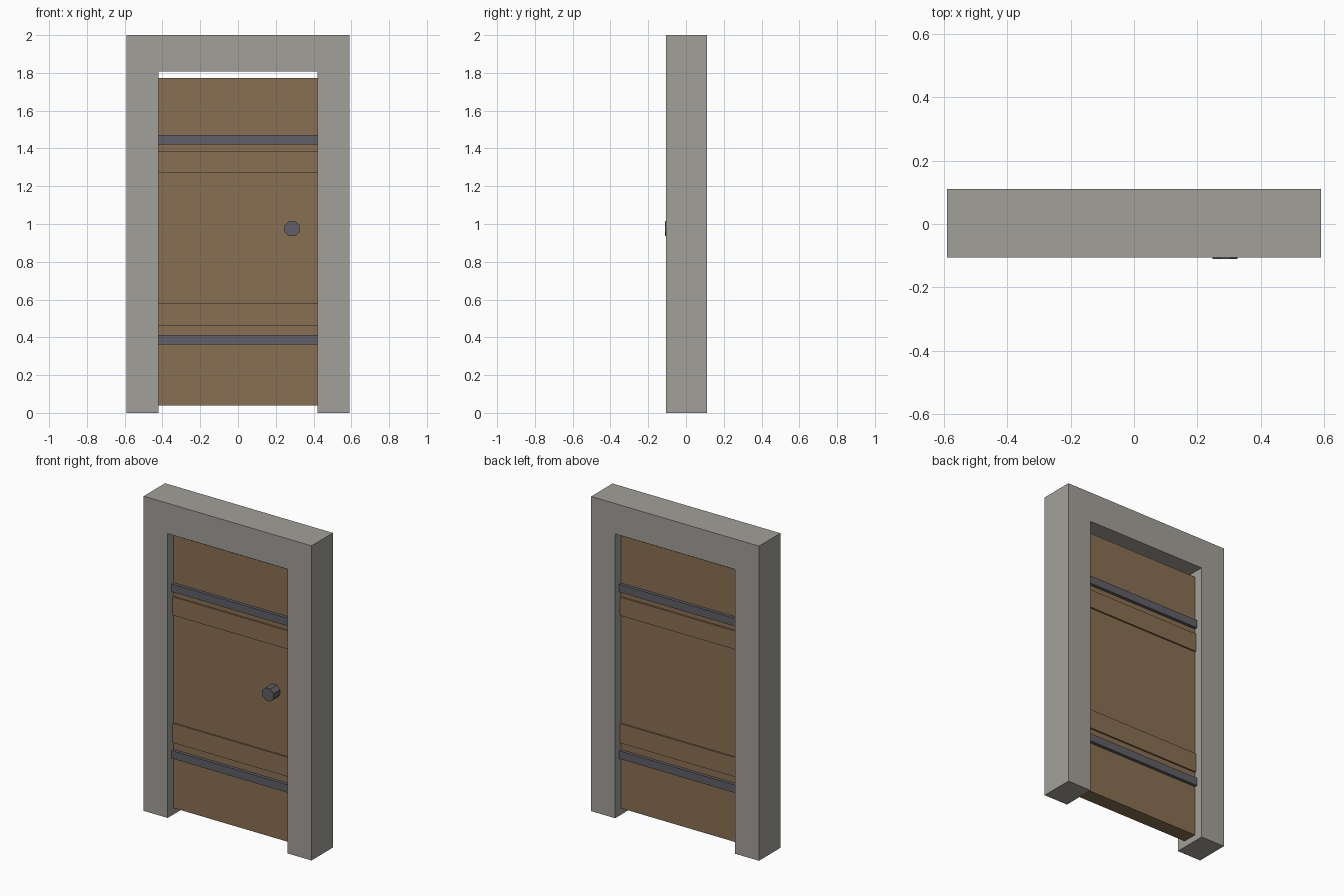
import bpy
import math

cube = bpy.data.objects.get("Cube")
if cube:
    bpy.data.objects.remove(cube, do_unlink=True)


def make_material(name, rgb):
    mat = bpy.data.materials.new(name)
    mat.use_nodes = True
    color = (*rgb, 1)
    mat.diffuse_color = color
    mat.node_tree.nodes["Principled BSDF"].inputs["Base Color"].default_value = color
    return mat


stone = make_material("grey stone", (0.36, 0.35, 0.32))
wood = make_material("brown wood", (0.25, 0.16, 0.085))
iron = make_material("dark iron", (0.115, 0.115, 0.135))


def finish(name, verts, faces, mat):
    mesh = bpy.data.meshes.new(name)
    mesh.from_pydata(verts, [], faces)
    mesh.materials.append(mat)
    obj = bpy.data.objects.new(name, mesh)
    bpy.context.collection.objects.link(obj)
    return obj


def extrude_profile(name, profile, y0, y1, mat):
    """Extrude a counter-clockwise front outline (x, z) from y0 to y1."""
    n = len(profile)
    verts = [(x, y, z) for y in (y0, y1) for x, z in profile]
    faces = [tuple(range(n)), tuple(reversed(range(n, 2 * n)))]
    faces += [(i, i + n, (i + 1) % n + n, (i + 1) % n) for i in range(n)]
    return finish(name, verts, faces, mat)


def slab(name, half_width, z0, z1, half_depth, mat):
    w = half_width
    outline = [(-w, z0), (w, z0), (w, z1), (-w, z1)]
    return extrude_profile(name, outline, MID_Y - half_depth, MID_Y + half_depth, mat)


FRONT, BACK = -0.105, 0.11
MID_Y = (FRONT + BACK) / 2
OUTER, INNER = 0.59, 0.421

# Stone surround: one arch-shaped outline
half = [(INNER, 1.807), (INNER, 0), (OUTER, 0), (OUTER, 2)]
outline = half + [(-x, z) for x, z in reversed(half)]
extrude_profile("door_frame", outline, FRONT, BACK, stone)

# Door leaf with a small gap above and below
slab("door_leaf", INNER, 0.04, 1.772, 0.047, wood)

# Raised cross planks and iron straps, showing on both sides
for label, plank, strap in (
    ("upper", (1.269, 1.386), (1.422, 1.472)),
    ("lower", (0.459, 0.582), (0.363, 0.413)),
):
    slab(label + "_plank", INNER, *plank, 0.057, wood)
    slab(label + "_strap", INNER, *strap, 0.067, iron)

# Eight-sided knob on the front
SIDES, RADIUS = 8, 0.043
ring = [math.tau * (i + 0.5) / SIDES for i in range(SIDES)]
knob = [(0.287 + RADIUS * math.cos(a), 0.975 + RADIUS * math.sin(a)) for a in ring]
extrude_profile("door_knob", knob, -0.11, MID_Y, iron)
